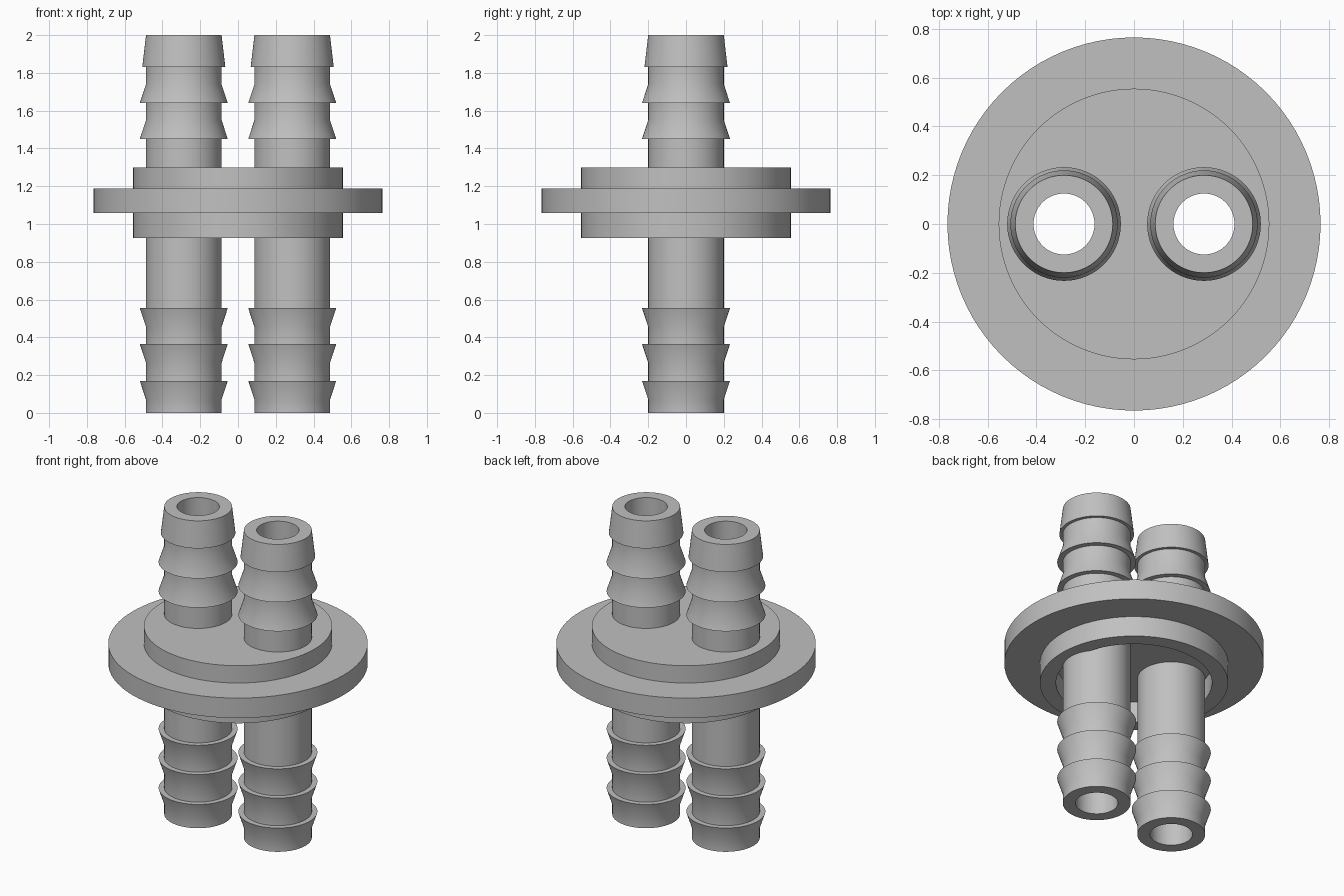
import bpy, bmesh, math

if "Cube" in bpy.data.objects:
    bpy.data.objects.remove(bpy.data.objects["Cube"])

SEG = 96
TUBE_X = 0.287

grey = bpy.data.materials.new("mid grey")
grey.diffuse_color = (0.53, 0.53, 0.53, 1)
grey.use_nodes = True
grey.node_tree.nodes["Principled BSDF"].inputs["Base Color"].default_value = grey.diffuse_color


def lathe(name, profile, x=0.0):
    """Revolve a closed (radius, z) outline about a vertical axis at x."""
    bm = bmesh.new()
    rings = []
    for r, z in profile:
        if r == 0:
            rings.append([bm.verts.new((0, 0, z))] * SEG)
        else:
            rings.append([bm.verts.new((r * math.cos(2 * math.pi * i / SEG),
                                        r * math.sin(2 * math.pi * i / SEG), z))
                          for i in range(SEG)])
    for a, b in zip(rings, rings[1:] + rings[:1]):
        for i in range(SEG):
            j = (i + 1) % SEG
            corners = list(dict.fromkeys((a[i], a[j], b[j], b[i])))
            if len(corners) > 2:
                bm.faces.new(corners)
    bmesh.ops.recalc_face_normals(bm, faces=bm.faces)
    mesh = bpy.data.meshes.new(name)
    bm.to_mesh(mesh)
    bm.free()
    mesh.materials.append(grey)
    ob = bpy.data.objects.new(name, mesh)
    ob.location.x = x
    bpy.context.collection.objects.link(ob)
    return ob


def smooth(ob):
    bpy.ops.object.select_all(action='DESELECT')
    ob.select_set(True)
    bpy.context.view_layer.objects.active = ob
    bpy.ops.object.shade_smooth_by_angle(angle=math.radians(30))


# Barbed hose tube outline: outside from bottom to top, then the bore
R, BARB, BORE = 0.2, 0.233, 0.125
tube = [(BORE, 0), (R, 0)]
for low, high in ((0.0, 0.17), (0.17, 0.365), (0.365, 0.555)):
    tube += [(R, high - 0.10), (BARB, high), (R, high)]
for low, high in ((1.45, 1.55), (1.64, 1.74)):
    tube += [(R, low), (BARB, low), (R, high)]
tube += [(R, 1.83), (0.22, 1.83), (R, 2.0), (BORE, 2.0)]

# Stepped flange outline, with a hollow underside
flange = lathe("flange", [
    (0, 1.06), (0.46, 1.06), (0.46, 0.925), (0.555, 0.925), (0.555, 1.057),
    (0.765, 1.057), (0.765, 1.187), (0.555, 1.187), (0.555, 1.3), (0, 1.3)])

for side, x in (("left", -TUBE_X), ("right", TUBE_X)):
    # Hole through the flange, hidden inside the tube wall
    cutter = lathe(side + "_hole_cutter", [(0, 0.8), (0.16, 0.8), (0.16, 1.5), (0, 1.5)], x)
    cutter.hide_render = True
    cutter.hide_viewport = True
    mod = flange.modifiers.new(side + "_hole", 'BOOLEAN')
    mod.operation = 'DIFFERENCE'
    mod.solver = 'EXACT'
    mod.object = cutter
    smooth(lathe(side + "_barbed_tube", tube, x))

bpy.context.view_layer.update()
bpy.context.view_layer.objects.active = flange
for mod in list(flange.modifiers):
    bpy.ops.object.modifier_apply(modifier=mod.name)
smooth(flange)
for ob in [o for o in bpy.data.objects if o.name.endswith("_cutter")]:
    bpy.data.objects.remove(ob)
